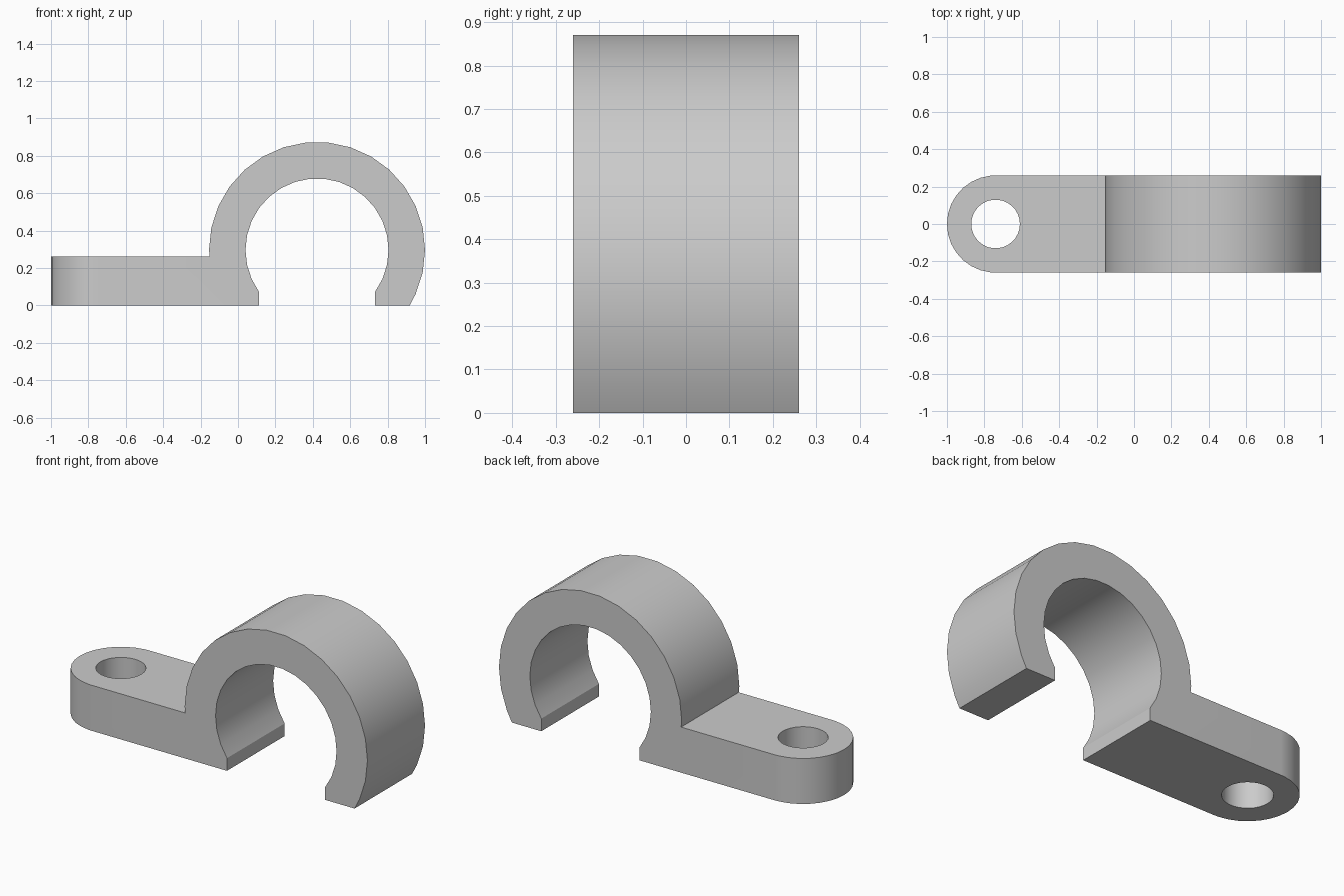
import bpy
import bmesh
from math import sin, cos, radians

cube = bpy.data.objects.get("Cube")
if cube:
    bpy.data.objects.remove(cube, do_unlink=True)

# Main dimensions
RING_X, RING_Z = 0.4225, 0.296
OUTER_R, INNER_R = 0.5775, 0.3825
GAP_HALF = 0.31
HALF_WIDTH = 0.26
TAB_TOP = 0.26
HOLE_X, HOLE_R = -0.74, 0.13
STEP = 12

grey = bpy.data.materials.new("light_grey")
grey.use_nodes = True
colour = (0.6, 0.6, 0.6, 1)
grey.diffuse_color = colour
grey.node_tree.nodes["Principled BSDF"].inputs["Base Color"].default_value = colour


def arc(cx, cy, r, start, end):
    """Points on a faceted arc, in either direction."""
    step = STEP if end > start else -STEP
    return [(cx + r * cos(radians(a)), cy + r * sin(radians(a)))
            for a in range(start, end + step, step)]


def prism(name, outline, place, offset):
    """Extrude a flat outline along a straight offset."""
    bm = bmesh.new()
    face = bm.faces.new([bm.verts.new(place(u, v)) for u, v in outline])
    top = bmesh.ops.extrude_face_region(bm, geom=[face])["geom"]
    bmesh.ops.translate(bm, vec=offset,
                        verts=[g for g in top if isinstance(g, bmesh.types.BMVert)])
    bmesh.ops.recalc_face_normals(bm, faces=bm.faces)
    mesh = bpy.data.meshes.new(name)
    bm.to_mesh(mesh)
    bm.free()
    mesh.materials.append(grey)
    obj = bpy.data.objects.new(name, mesh)
    bpy.context.collection.objects.link(obj)
    return obj


def cut(target, tool, operation):
    """Apply a boolean and discard its tool."""
    mod = target.modifiers.new(operation.lower(), "BOOLEAN")
    mod.operation, mod.solver, mod.object = operation, "EXACT", tool
    bpy.ops.object.modifier_apply(modifier=mod.name)
    bpy.data.objects.remove(tool, do_unlink=True)


# Side profile: open ring joined to the mounting tab
lip_z = RING_Z - (INNER_R ** 2 - GAP_HALF ** 2) ** 0.5
foot_x = RING_X + (OUTER_R ** 2 - RING_Z ** 2) ** 0.5
left, right = RING_X - GAP_HALF, RING_X + GAP_HALF
profile = [(-1.2, 0), (left, 0), (left, lip_z)]
profile += arc(RING_X, RING_Z, INNER_R, 204, -24)
profile += [(right, lip_z), (right, 0), (foot_x, 0)]
profile += arc(RING_X, RING_Z, OUTER_R, -24, 180)
profile += [(RING_X - OUTER_R + 0.004, TAB_TOP), (-1.2, TAB_TOP)]
clamp = prism("pipe_clamp", profile, lambda u, v: (u, -0.4, v), (0, 0.8, 0))
bpy.context.view_layer.objects.active = clamp
clamp.select_set(True)

# Plan outline: rounded tab end and overall width
end = arc(HOLE_X, 0, HALF_WIDTH, 96, 264)
plan = [(1.2, HALF_WIDTH), (HOLE_X, HALF_WIDTH)] + end
plan += [(HOLE_X, -HALF_WIDTH), (1.2, -HALF_WIDTH)]
cut(clamp, prism("plan_tool", plan, lambda u, v: (u, v, -0.2), (0, 0, 1.4)), "INTERSECT")

# Screw hole
hole = arc(HOLE_X, 0, HOLE_R, 0, 348)
cut(clamp, prism("hole_tool", hole, lambda u, v: (u, v, -0.2), (0, 0, 1.4)), "DIFFERENCE")

bpy.ops.object.shade_smooth_by_angle(angle=radians(25))
